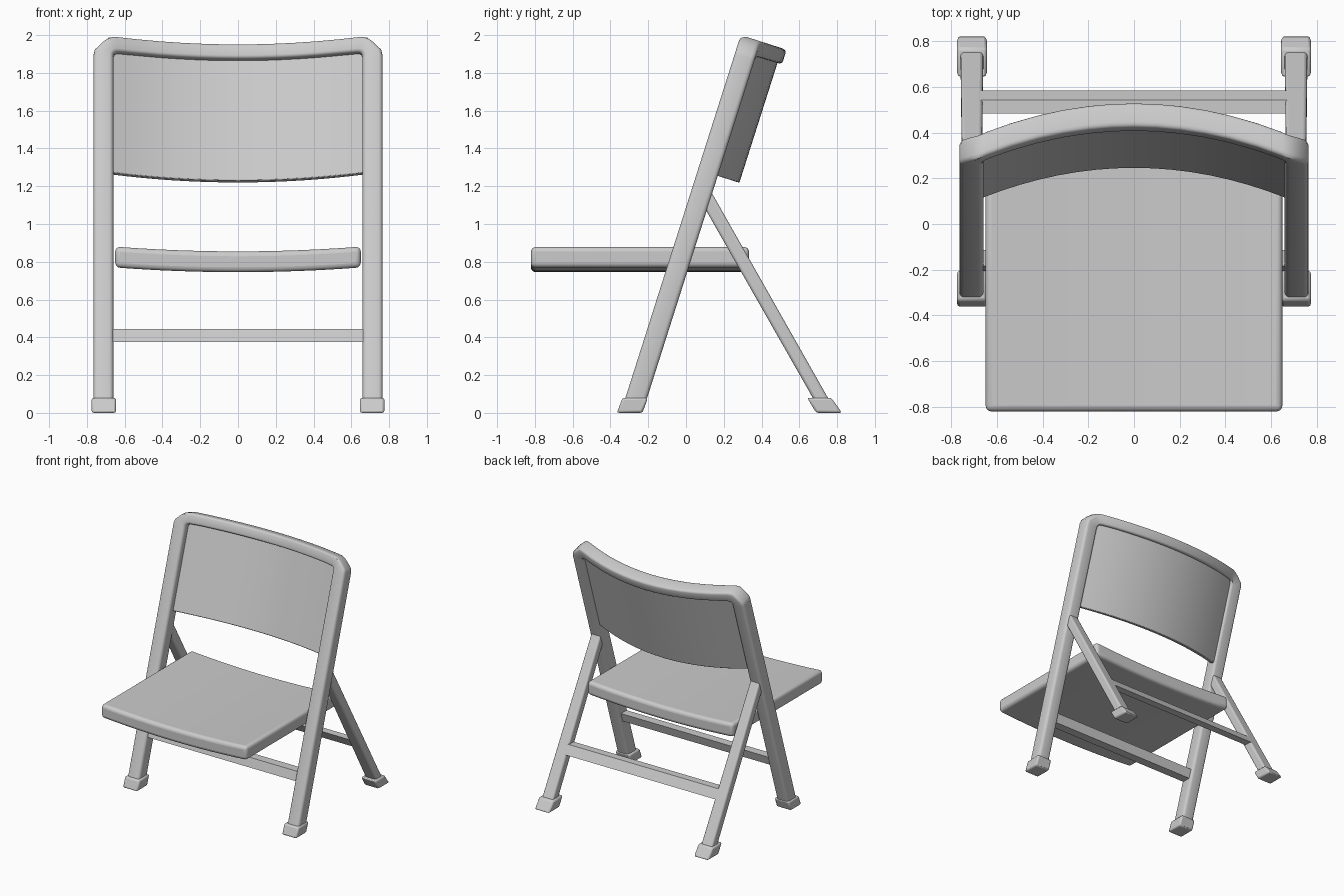
import bpy, bmesh, math
from mathutils import Vector

if "Cube" in bpy.data.objects:
    bpy.data.objects.remove(bpy.data.objects["Cube"])

LEAN = 0.318                                   # y gained per unit of height on the front frame
N = Vector((0, 1, -LEAN)).normalized()         # backward normal of the leaning frame


def frame_pt(x, z, n):
    """Point on the leaning frame: z along its front face, n pushed backwards."""
    return Vector((x, -0.35 + LEAN * z, z)) + N * n


def bow(x, amount, half):
    return amount * max(0.0, 1 - (x / half) ** 2)


def loft(name, rings, bevel=0.0, segments=3, limit=40):
    """Skin closed rings of equal size and cap both ends."""
    bm = bmesh.new()
    vs = [[bm.verts.new(p) for p in r] for r in rings]
    k = len(rings[0])
    for a, b in zip(vs, vs[1:]):
        for i in range(k):
            bm.faces.new((a[i], a[(i + 1) % k], b[(i + 1) % k], b[i]))
    bm.faces.new(vs[0])
    bm.faces.new(vs[-1])
    bmesh.ops.recalc_face_normals(bm, faces=bm.faces[:])
    me = bpy.data.meshes.new(name)
    bm.to_mesh(me)
    bm.free()
    ob = bpy.data.objects.new(name, me)
    bpy.context.collection.objects.link(ob)
    bpy.ops.object.select_all(action='DESELECT')
    bpy.context.view_layer.objects.active = ob
    ob.select_set(True)
    if bevel:
        m = ob.modifiers.new("bevel", 'BEVEL')
        m.width, m.segments = bevel, segments
        m.limit_method, m.angle_limit = 'ANGLE', math.radians(limit)
    bpy.ops.object.shade_smooth_by_angle(angle=math.radians(35))
    return ob


def rect(x0, x1, y0, y1, z):
    return [(x0, y0, z), (x1, y0, z), (x1, y1, z), (x0, y1, z)]


# Bent front frame: (outer, inner) outline pairs up one side, mirrored down the other
side = [((0.765, 0.04), (0.66, 0.04)), ((0.765, 1.90), (0.66, 1.885)),
        ((0.758, 1.93), (0.659, 1.90)), ((0.715, 1.97), (0.654, 1.912)),
        ((0.685, 1.992), (0.643, 1.918)), ((0.65, 2.0), (0.63, 1.92))]
top = [((x, 2.0), (x, 1.922)) for x in (0.54, 0.42, 0.31, 0.2, 0.1)]
right = side + top
path = [((-o[0], o[1]), (-i[0], i[1])) for o, i in right]
path += [((0, 2.0), (0, 1.922))] + right[::-1]
section = []                                   # rounded square in unit coordinates
R = 0.2
for cx, cy, start in ((1 - R, 1 - R, 0), (R, 1 - R, 90), (R, R, 180), (1 - R, R, 270)):
    for step in (0, 30, 60, 90):
        t = math.radians(start + step)
        section.append((cx + R * math.cos(t), cy + R * math.sin(t)))
rings = []
for o, i in path:
    ring = []
    for a, b in section:
        x, z = o[0] + (i[0] - o[0]) * a, o[1] + (i[1] - o[1]) * a
        on_top = min(1, max(0, (z - 1.88) / 0.03))
        ring.append(frame_pt(x, z, 0.11 * b + bow(x, 0.145, 0.68) * on_top))
    rings.append(ring)
loft("front_frame", rings)

# Bowed backrest panel
rings = []
for s in range(17):
    x = -0.67 + 1.34 * s / 16
    c = bow(x, 0.14, 0.67)
    rings.append([frame_pt(x, z, n + c) for z, n in
                  ((1.288, 0.05), (1.288, 0.09), (1.94, 0.09), (1.94, 0.05))])
loft("backrest", rings, 0.005, 2)

# Dished seat with rounded edges
rings = []
for s in range(13):
    x = -0.65 + 1.3 * s / 12
    z = 0.88 - bow(x, 0.025, 0.65)
    rings.append([(x, -0.825, z), (x, 0.33, z), (x, 0.33, z - 0.11), (x, -0.825, z - 0.11)])
loft("seat", rings, 0.026, 4)

# Rear legs and foot caps on both sides
for sgn, label in ((-1, "left"), (1, "right")):
    c = sgn * 0.71
    loft(f"rear_leg_{label}", [
        rect(c - 0.05, c + 0.05, 0.69, 0.77, 0.04),
        [(c - 0.042, 0.095, 1.085), (c + 0.042, 0.095, 1.085),
         (c + 0.042, 0.13, 1.17), (c - 0.042, 0.13, 1.17)]], 0.014, 3)
    loft(f"front_foot_{label}", [rect(c - 0.065, c + 0.065, -0.37, -0.235, 0),
                                 rect(c - 0.065, c + 0.065, -0.34, -0.205, 0.08)], 0.012, 2)
    loft(f"rear_foot_{label}", [rect(c - 0.065, c + 0.065, 0.685, 0.822, 0),
                                rect(c - 0.065, c + 0.065, 0.638, 0.765, 0.08)], 0.012, 2)

# Slanted cross bars between the legs
loft("front_crossbar", [rect(-0.68, 0.68, -0.21, -0.14, 0.375),
                        rect(-0.68, 0.68, -0.188, -0.118, 0.445)])
loft("rear_crossbar", [rect(-0.68, 0.68, 0.52, 0.58, 0.375),
                       rect(-0.68, 0.68, 0.48, 0.54, 0.445)])

# Shift the whole chair so its depth is centred on the origin
deps = bpy.context.evaluated_depsgraph_get()
ys = [v.co.y for o in bpy.data.objects for v in o.evaluated_get(deps).data.vertices]
for o in bpy.data.objects:
    o.location.y -= (min(ys) + max(ys)) / 2
